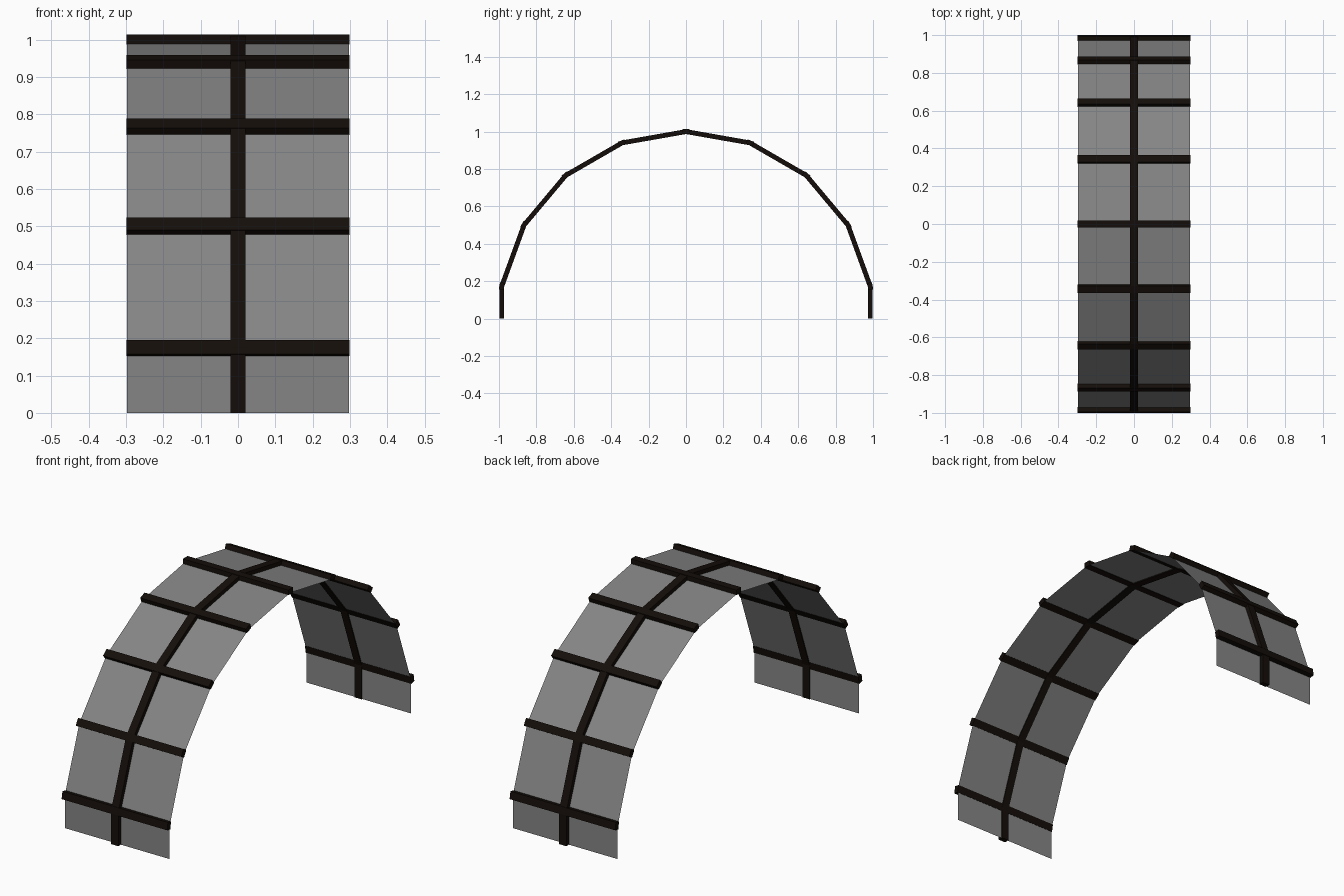
import bpy, bmesh
from math import sin, cos, radians
from mathutils import Matrix

if "Cube" in bpy.data.objects:
    bpy.data.objects.remove(bpy.data.objects["Cube"])

HALF_W = 0.297   # half width of the arch
T = 0.013        # half thickness of the bars
angles = [radians(a) for a in range(-80, 81, 20)]

dark = bpy.data.materials.new("dark_frame")
dark.diffuse_color = (0.007, 0.0043, 0.0028, 1)
dark.use_nodes = True
dark.node_tree.nodes["Principled BSDF"].inputs["Base Color"].default_value = dark.diffuse_color
glass = bpy.data.materials.new("grey_glass")
glass.diffuse_color = (0.235, 0.235, 0.235, 1)
glass.use_nodes = True
glass.node_tree.nodes["Principled BSDF"].inputs["Base Color"].default_value = glass.diffuse_color


def finish(name, bm, mat):
    bmesh.ops.recalc_face_normals(bm, faces=bm.faces)
    me = bpy.data.meshes.new(name)
    bm.to_mesh(me)
    bm.free()
    me.materials.append(mat)
    ob = bpy.data.objects.new(name, me)
    bpy.context.collection.objects.link(ob)
    return ob


def arch_path(offset):
    """Faceted arch profile in y/z, with short vertical legs."""
    pts = [((1 + offset) * sin(a), (1 + offset) * cos(a)) for a in angles]
    leg = sin(angles[-1]) + offset
    pts[0], pts[-1] = (-leg, pts[0][1]), (leg, pts[-1][1])
    return [(-leg, 0)] + pts + [(leg, 0)]


# Thin glass sheet, set towards the inner side of the bars
bm = bmesh.new()
rows = [[bm.verts.new((x, y, z)) for x in (-HALF_W, 0, HALF_W)] for y, z in arch_path(-0.008)]
for a, b in zip(rows, rows[1:]):
    for i in range(2):
        bm.faces.new((a[i], a[i + 1], b[i + 1], b[i]))
finish("glass_panels", bm, glass)

# Central rib following the arch
bm = bmesh.new()
rings = []
for (yo, zo), (yi, zi) in zip(arch_path(T), arch_path(-T)):
    rings.append([bm.verts.new(p) for p in
                  ((-0.02, yo, zo), (0.02, yo, zo), (0.02, yi, zi), (-0.02, yi, zi))])
for a, b in zip(rings, rings[1:]):
    for i in range(4):
        j = (i + 1) % 4
        bm.faces.new((a[i], a[j], b[j], b[i]))
bm.faces.new(rings[0])
bm.faces.new(rings[-1])
finish("central_rib", bm, dark)

# Cross bars lying tangent at every bend
for n, a in enumerate(angles):
    bm = bmesh.new()
    bmesh.ops.create_cube(bm, size=1, matrix=(
        Matrix.Translation((0, sin(a), cos(a))) @ Matrix.Rotation(-a, 4, 'X')
        @ Matrix.Diagonal((2 * HALF_W + 0.004, 0.038, 2 * T, 1))))
    finish(f"cross_bar_{n + 1}", bm, dark)
